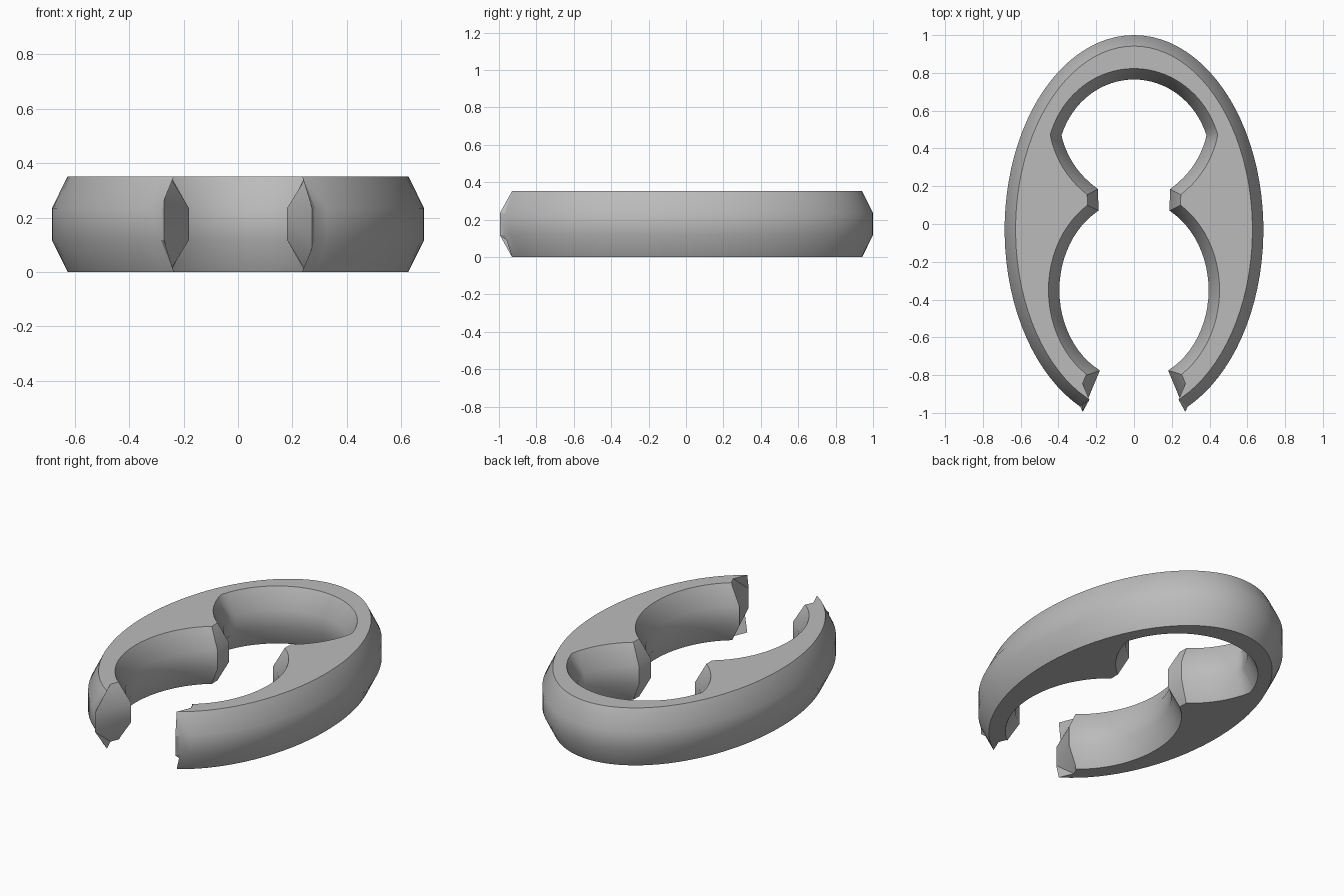
import bpy, bmesh, math
from mathutils import Vector

if "Cube" in bpy.data.objects:
    bpy.data.objects.remove(bpy.data.objects["Cube"], do_unlink=True)

HEIGHT = 0.352
BEVEL = 0.058


def arc(cy, a, b, y0, y1, n):
    """Right-hand part of an ellipse centred on (0, cy), from y0 to y1."""
    t0, t1 = (math.asin(max(-1, min(1, (y - cy) / b))) for y in (y0, y1))
    ts = [t0 + (t1 - t0) * i / n for i in range(n + 1)]
    return [Vector((a * math.cos(t), cy + b * math.sin(t))) for t in ts]


def bowed(p, q, bow, n):
    """Curve from p to q, bulging to its right by bow."""
    p, q = Vector(p), Vector(q)
    d = (q - p).normalized()
    side = Vector((d.y, -d.x))
    return [p.lerp(q, i / n) + side * bow * 4 * (i / n) * (1 - i / n)
            for i in range(n + 1)]


def inset(loop, dist):
    """Move a clockwise loop inwards with mitred corners."""
    result = []
    for i, p in enumerate(loop):
        d0 = (p - loop[i - 1]).normalized()
        d1 = (loop[(i + 1) % len(loop)] - p).normalized()
        n0, n1 = Vector((d0.y, -d0.x)), Vector((d1.y, -d1.x))
        result.append(p + (n0 + n1) * dist / (1 + n0.dot(n1)))
    return result


# Right half of the outline: outer edge, jaw, waist, upper hole
half = arc(-0.03, 0.685, 1.03, 1.0, -0.995, 40)
half[-1] = Vector((0.272, -0.995))
half += arc(-0.35, 0.395, 0.478, -0.775, 0.07, 24)
half += bowed((0.19, 0.185), (0.378, 0.445), 0.028, 10)
half += arc(0.33, 0.405, 0.435, 0.47, 0.765, 16)
half[0].x = half[-1].x = 0
outline = half + [Vector((-p.x, p.y)) for p in reversed(half[1:-1])]

# Stack four rings, with the top and bottom ones inset
bm = bmesh.new()
top = inset(outline, BEVEL)
levels = ((top, 0), (outline, HEIGHT / 3), (outline, HEIGHT * 2 / 3), (top, HEIGHT))
rings = [[bm.verts.new((p.x, p.y, z)) for p in loop] for loop, z in levels]
for low, high in zip(rings, rings[1:]):
    for i in range(len(low)):
        j = (i + 1) % len(low)
        bm.faces.new((low[i], low[j], high[j], high[i]))
caps = [bm.faces.new(rings[0]), bm.faces.new(rings[-1])]
bmesh.ops.recalc_face_normals(bm, faces=bm.faces)
bmesh.ops.triangulate(bm, faces=caps)

mesh = bpy.data.meshes.new("clip_body")
bm.to_mesh(mesh)
bm.free()
clip = bpy.data.objects.new("clip_body", mesh)
bpy.context.collection.objects.link(clip)

# Plain grey finish
grey = bpy.data.materials.new("plain_grey")
grey.use_nodes = True
colour = (0.5, 0.5, 0.5, 1)
grey.diffuse_color = colour
grey.node_tree.nodes["Principled BSDF"].inputs["Base Color"].default_value = colour
mesh.materials.append(grey)

bpy.context.view_layer.objects.active = clip
clip.select_set(True)
bpy.ops.object.shade_smooth_by_angle(angle=math.radians(32))
